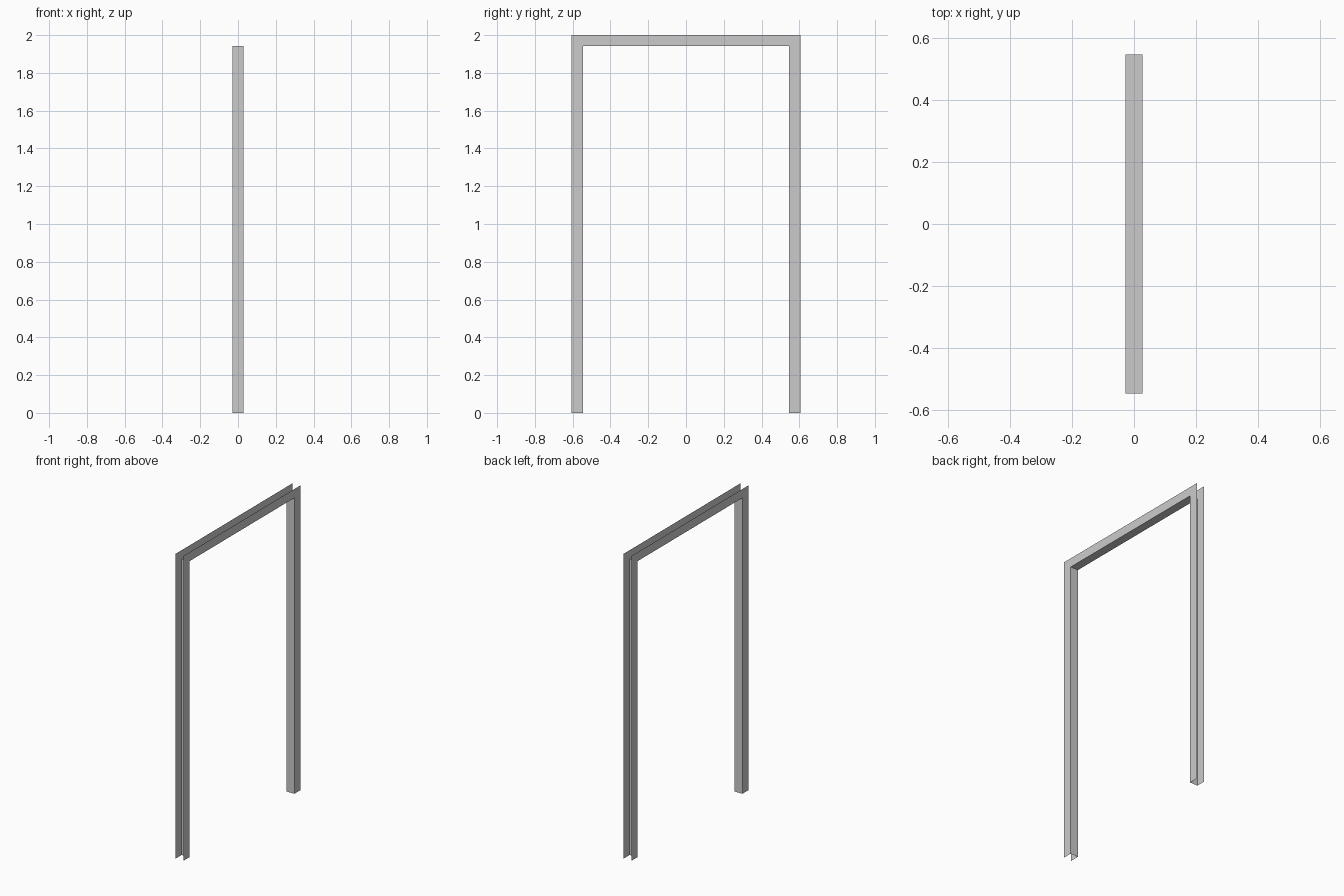
import bpy, bmesh

if "Cube" in bpy.data.objects:
    bpy.data.objects.remove(bpy.data.objects["Cube"])

X = 0.028                 # half depth of the frame
INNER_Y, INNER_Z = 0.545, 1.942
OUTER_Y, OUTER_Z = 0.606, 2.0

# Open channel section: outer flange edge, inner corner, inner corner, outer flange edge
section = [(-X, OUTER_Y, OUTER_Z), (-X, INNER_Y, INNER_Z),
           (X, INNER_Y, INNER_Z), (X, OUTER_Y, OUTER_Z)]


def sweep_frame(name):
    """Sweep the thin channel up one jamb, across the head and down the other jamb."""
    bm = bmesh.new()
    rings = []
    for side, top in ((-1, 0), (-1, 1), (1, 1), (1, 0)):
        rings.append([bm.verts.new((x, side * y, top * z)) for x, y, z in section])
    for a, b in zip(rings, rings[1:]):
        for i in range(3):
            bm.faces.new((a[i], a[i + 1], b[i + 1], b[i]))
    # Soffit faces point into the doorway, flanges point outward
    bm.normal_update()
    soffit = rings[1][1].co.z
    head = next(f for f in bm.faces
                if all(abs(v.co.z - soffit) < 1e-5 for v in f.verts))
    if head.normal.z > 0:
        bmesh.ops.reverse_faces(bm, faces=bm.faces[:])
    mesh = bpy.data.meshes.new(name)
    bm.to_mesh(mesh)
    bm.free()
    obj = bpy.data.objects.new(name, mesh)
    bpy.context.collection.objects.link(obj)
    return obj


# Door frame
sweep_frame("door_frame")
